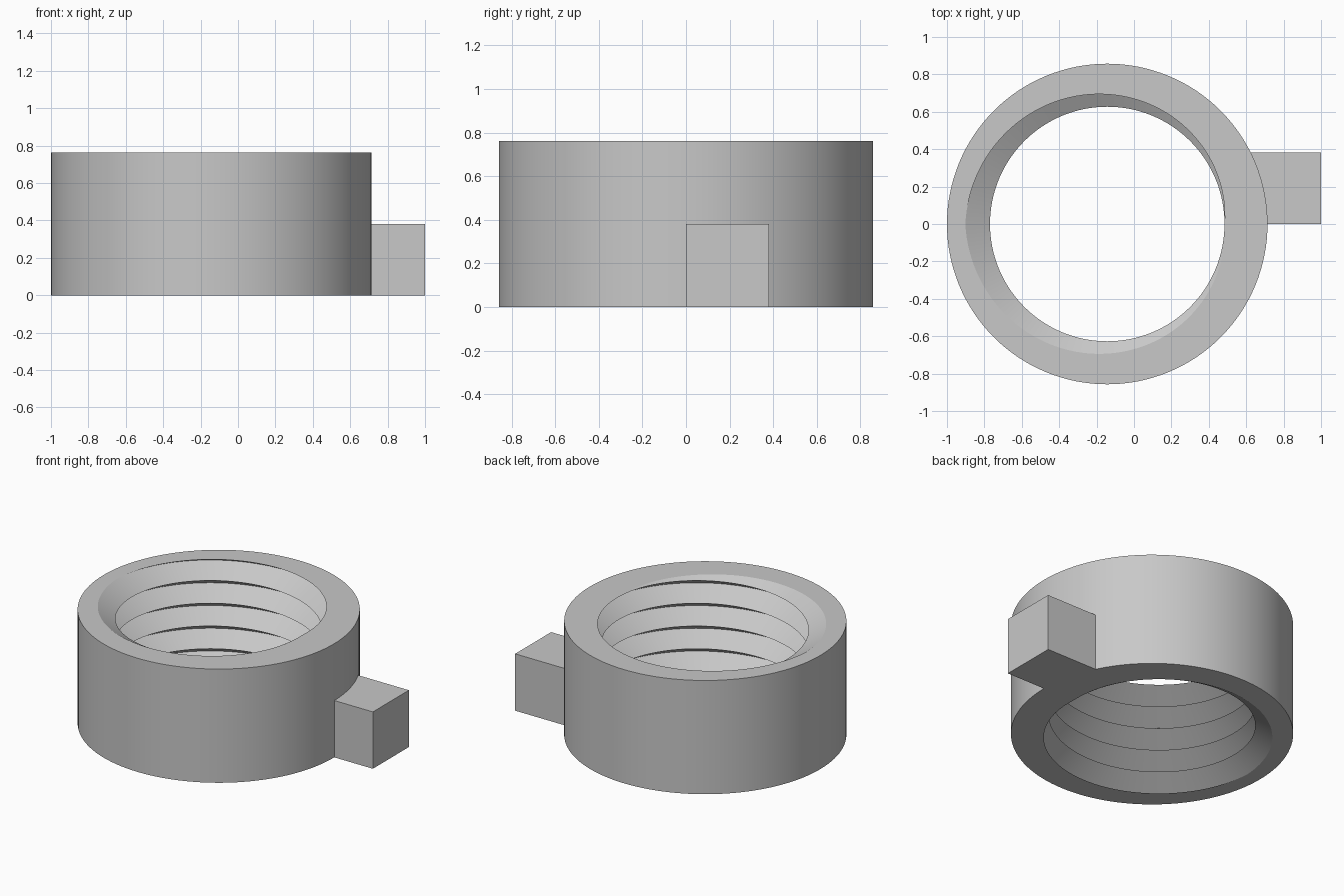
import bpy, bmesh, math

if "Cube" in bpy.data.objects:
    bpy.data.objects.remove(bpy.data.objects["Cube"])

H, OUTER, CREST, DEPTH = 0.762, 0.857, 0.627, 0.132
TURNS, N, CX = 5, 128, -0.143
PITCH = H / TURNS

grey = bpy.data.materials.new("light grey")
grey.diffuse_color = (0.58, 0.58, 0.58, 1)
grey.use_nodes = True
grey.node_tree.nodes["Principled BSDF"].inputs["Base Color"].default_value = grey.diffuse_color


def finish(bm, name):
    bmesh.ops.remove_doubles(bm, verts=bm.verts, dist=1e-5)
    bmesh.ops.recalc_face_normals(bm, faces=bm.faces)
    mesh = bpy.data.meshes.new(name)
    bm.to_mesh(mesh)
    bm.free()
    mesh.materials.append(grey)
    obj = bpy.data.objects.new(name, mesh)
    bpy.context.collection.objects.link(obj)
    return obj


def thread_radius(z, t):
    """Sharp V thread: crest at whole phases, root at half phases."""
    phase = (z / PITCH - t) % 1.0
    return CREST + DEPTH * (1 - abs(2 * phase - 1))


# Ring with a right-handed internal thread, swept as closed radial sections
bm = bmesh.new()
columns = []
for i in range(N + 1):
    t = i / N
    a = 2 * math.pi * t
    section = [(OUTER, 0)]
    for j in range(-2, 2 * TURNS + 1):
        z = min(max(PITCH * (j / 2 + t), 0), H)
        section.append((thread_radius(z, t), z))
    section.append((OUTER, H))
    columns.append([bm.verts.new((CX + r * math.cos(a), r * math.sin(a), z))
                    for r, z in section])
for c, d in zip(columns, columns[1:]):
    for k in range(len(c)):
        m = (k + 1) % len(c)
        bm.faces.new((c[k], d[k], d[m], c[m]))
ring = finish(bm, "threaded_ring")
bpy.context.view_layer.objects.active = ring
ring.select_set(True)
bpy.ops.object.shade_smooth_by_angle(angle=math.radians(25))

# Square lug on the side, rooted inside the ring wall
bm = bmesh.new()
bmesh.ops.create_cube(bm, size=1)
x0, x1, w = 0.62, 1.0, 0.381
for v in bm.verts:
    v.co = (x0 if v.co.x < 0 else x1, (v.co.y + 0.5) * w, (v.co.z + 0.5) * w)
finish(bm, "side_lug")
